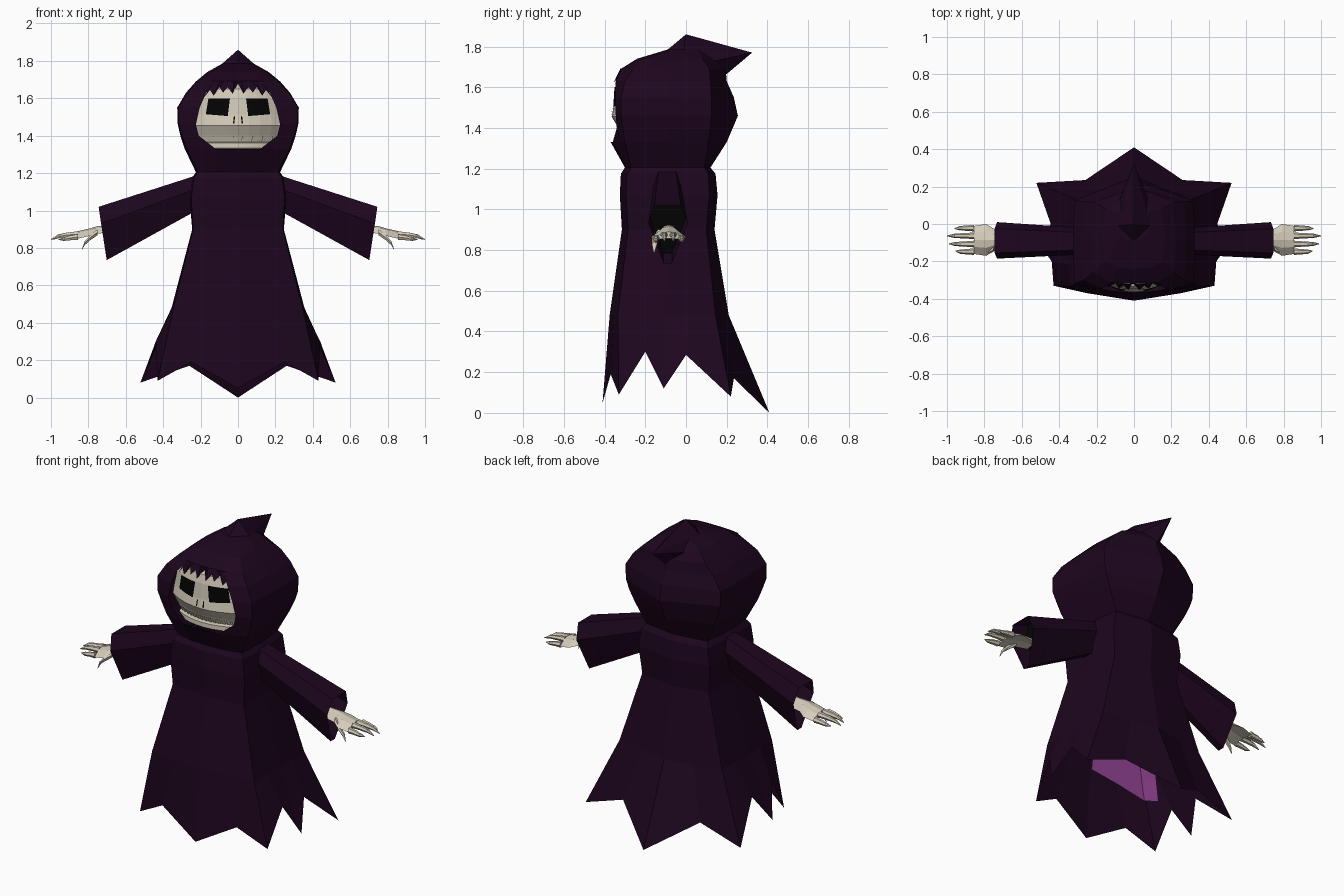
import bpy, bmesh, math

if "Cube" in bpy.data.objects:
    bpy.data.objects.remove(bpy.data.objects["Cube"])


def material(name, rgb):
    m = bpy.data.materials.new(name)
    m.diffuse_color = (*rgb, 1)
    m.use_nodes = True
    m.node_tree.nodes["Principled BSDF"].inputs["Base Color"].default_value = m.diffuse_color
    return m


ROBE = material("dark purple cloth", (0.0125, 0.0018, 0.0130))
LINING = material("purple lining", (0.26, 0.05, 0.26))
BONE = material("bone", (0.66, 0.60, 0.49))
BLACK = material("socket black", (0.001, 0.001, 0.001))


def finish(name, bm, *mats):
    for v in [v for v in bm.verts if not v.link_faces]:
        bm.verts.remove(v)
    bmesh.ops.recalc_face_normals(bm, faces=bm.faces)
    me = bpy.data.meshes.new(name)
    bm.to_mesh(me)
    bm.free()
    for m in mats:
        me.materials.append(m)
    ob = bpy.data.objects.new(name, me)
    bpy.context.collection.objects.link(ob)
    return ob


def loft(name, rings, mat, skip=None, caps=(False, False), bm=None, closed=True):
    """Skin a list of equally long rings; skip(row, column) leaves holes."""
    own = bm is None
    bm = bm or bmesh.new()
    vs = [[bm.verts.new(p) for p in r] for r in rings]
    n = len(vs[0])
    for i in range(len(vs) - 1):
        for j in range(n if closed else n - 1):
            if skip and skip(i, j):
                continue
            k = (j + 1) % n
            bm.faces.new((vs[i][j], vs[i][k], vs[i + 1][k], vs[i + 1][j]))
    for flag, r in zip(caps, (vs[0], vs[-1])):
        if flag:
            bm.faces.new(r)
    return finish(name, bm, mat) if own else None


def sym(half):
    """Mirror a half ring (front centre to back centre) across x = 0."""
    return half + [(-x, y, z) for x, y, z in half[-2:0:-1]]


def with_mids(half):
    out = [half[0]]
    for a, b in zip(half, half[1:]):
        out += [tuple((p + q) / 2 for p, q in zip(a, b)), b]
    return out


# Robe: front, front corner, side, back corner, back for each height
def robe_ring(z, f, fc, s, bc, b):
    return with_mids([(0, f, z), (*fc, z), (*s, z), (*bc, z), (0, b, z)])


robe = [
    robe_ring(1.205, -.30, (.215, -.27), (.225, -.09), (.205, .09), .12),
    robe_ring(1.175, -.32, (.235, -.29), (.245, -.09), (.225, .11), .145),
    robe_ring(1.07, -.325, (.25, -.295), (.26, -.09), (.24, .115), .155),
    robe_ring(.90, -.315, (.24, -.285), (.245, -.09), (.225, .10), .14),
    robe_ring(.48, -.375, (.345, -.335), (.355, -.10), (.345, .145), .21),
]
# ragged hem: tips and valleys alternate
hem = [(0, -.41, .05), (.25, -.37, .19), (.43, -.33, .09), (.44, -.20, .30),
       (.505, -.11, .12), (.445, 0, .285), (.522, .22, .08), (.26, .235, .17), (0, .41, 0)]
loft("robe", [sym(r) for r in robe + [hem]], ROBE)

# Lining patch inside the front of the robe, its lower edge slanting
inner = [[(-x * .96, -.09 + (y + .09) * .96, z) for x, y, z in r[:4]] for r in robe[3:]]
inner.append([(x * 1.06, y * 1.01, z) for (x, y, _), z in zip(inner[-1], (.47, .43, .38, .33))])
loft("robe_lining", inner, LINING, closed=False)


# Hood with a face opening between the two front columns
def hood_ring(z, f, *cols):
    b = cols[-1]
    return sym([(0, f, z)] + [(*c, z) for c in cols[:-1]] + [(0, b, z)])


hood = [
    hood_ring(1.205, -.30, (.11, -.295), (.215, -.27), (.225, -.09), (.205, .09), .12),
    hood_ring(1.33, -.37, (.12, -.36), (.275, -.30), (.285, -.09), (.27, .11), .20),
    hood_ring(1.40, -.36, (.21, -.34), (.30, -.31), (.308, -.09), (.30, .12), .23),
    hood_ring(1.46, -.36, (.225, -.345), (.318, -.32), (.322, -.09), (.318, .125), .255),
    hood_ring(1.55, -.36, (.205, -.35), (.32, -.32), (.325, -.09), (.32, .125), .235),
    hood_ring(1.63, -.35, (.17, -.345), (.272, -.30), (.278, -.08), (.27, .12), .20),
    hood_ring(1.69, -.32, (.12, -.315), (.215, -.26), (.225, -.08), (.21, .115), .195),
    hood_ring(1.74, -.24, (.09, -.235), (.155, -.20), (.165, -.07), (.15, .08), .17),
    hood_ring(1.785, -.09, (.035, -.085), (.065, -.06), (.085, -.02), (.06, .06), .10),
]
loft("hood", hood, ROBE, skip=lambda i, j: 1 <= i <= 5 and j in (0, 9), caps=(False, True))

# Pointed tail of the hood
bm = bmesh.new()
for x, y, z in [(0, -.09, 1.785), (.085, -.01, 1.785), (.09, .10, 1.72), (0, .20, 1.665),
                (0, 0, 1.86), (0, .325, 1.77), (-.085, -.01, 1.785), (-.09, .10, 1.72)]:
    bm.verts.new((x, y, z))
bmesh.ops.convex_hull(bm, input=bm.verts)
finish("hood_point", bm, ROBE)

# Skull: (height, front y, half width); the jaw juts out below the recessed teeth
SKULL = [(1.315, -.30, .11), (1.335, -.345, .13), (1.362, -.345, .19), (1.366, -.318, .20),
         (1.40, -.333, .225), (1.455, -.365, .24), (1.51, -.355, .235), (1.60, -.348, .21),
         (1.65, -.335, .17), (1.70, -.25, .10)]


def face_y(x, z):
    """Depth of the skull's front surface."""
    for (z0, y0, _), (z1, y1, _) in zip(SKULL, SKULL[1:]):
        if z <= z1:
            break
    return y0 + (y1 - y0) * (z - z0) / (z1 - z0) + 1.4 * x * x


loft("skull", [sym([(w * t, face_y(w * t, z), z) for t in (0, .25, .5, .75, 1)]
                   + [(w * .7, -.1, z), (0, -.05, z)]) for z, _, w in SKULL],
     BONE, caps=(True, True))


def plate(name, quad, mat, lift=.006, n=4):
    """Thin patch laid on the skull; quad holds (x, z) corners."""
    (ax, az), (bx, bz), (cx, cz), (dx, dz) = quad
    rows = []
    for i in range(n + 1):
        u, row = i / n, []
        for j in range(n + 1):
            v = j / n
            x = (ax * (1 - v) + bx * v) * (1 - u) + (dx * (1 - v) + cx * v) * u
            z = (az * (1 - v) + bz * v) * (1 - u) + (dz * (1 - v) + cz * v) * u
            row.append((x, face_y(x, z) - lift, z))
        rows.append(row)
    loft(name, rows, mat, closed=False)


# Eye sockets and nostrils
for s, side in ((1, "right"), (-1, "left")):
    plate(side + "_eye_socket", [(s * x, z) for x, z in
          ((.043, 1.60), (.158, 1.60), (.172, 1.515), (.055, 1.505))], BLACK)
    plate(side + "_nostril", [(s * x, z) for x, z in
          ((.016, 1.505), (.024, 1.50), (.026, 1.465), (.019, 1.465))], BLACK, .005, 2)

# Upper teeth
for i in range(14):
    x = (i - 6.5) * .027
    plate("tooth", [(x - .011, 1.398), (x + .011, 1.398), (x + .007, 1.368), (x - .007, 1.368)],
          BONE, .007, 1)

# Ragged fringe hanging from the hood over the forehead
zig = [(0, 1.68), (.03, 1.625), (.055, 1.66), (.08, 1.63), (.10, 1.662), (.13, 1.615), (.15, 1.645), (.18, 1.605)]
zig = [(-x, z) for x, z in zig[:0:-1]] + zig
loft("hood_fringe", [[(x * .75, -.322 + .4 * x * x, 1.693) for x, z in zig],
                     [(x, face_y(x, z) - .014, z) for x, z in zig]], ROBE, closed=False)


# Finger bones: path of (x, y, z, radius)
def finger(bm, path, s, sides=6):
    rings = [[(s * x, y + r * math.cos(a), z + r * math.sin(a))
              for a in (2 * math.pi * k / sides for k in range(sides))] for x, y, z, r in path]
    loft("", rings, BONE, caps=(True, True), bm=bm)


for s, side in ((1, "right"), (-1, "left")):
    # Sleeve: flared six-sided tube with a drooping open cuff
    root = [(.20, -.135, 1.195), (.20, -.05, 1.195), (.215, -.025, 1.12),
            (.24, -.065, .99), (.24, -.12, .99), (.215, -.16, 1.12)]
    cuff = [(.745, -.155, 1.02), (.745, -.025, 1.02), (.732, .01, .93),
            (.702, -.07, .735), (.702, -.11, .735), (.732, -.185, .93)]
    loft(side + "_sleeve", [[(s * x, y, z) for x, y, z in r] for r in (root, cuff)], ROBE)

    # Dark hollow inside the sleeve
    bm = bmesh.new()
    bm.faces.new([bm.verts.new([m * (a + .8 * (b - a)) for m, a, b in zip((s, 1, 1), p, q)])
                  for p, q in zip(root, cuff)])
    finish(side + "_sleeve_hollow", bm, BLACK)

    # Bony hand: arched palm, four fingers and a thumb
    bm = bmesh.new()
    palm = [(.66, .045, .905), (.75, .06, .897), (.79, .085, .885), (.855, .075, .870)]
    loft("", [[(s * x, -.085 + h * c, z + o) for c, o in
               ((-1, -.02), (-.5, .012), (0, .02), (.5, .012), (1, -.02), (0, -.012))]
              for x, h, z in palm], BONE, caps=(True, True), bm=bm)
    for y, z, tip in ((-.148, .858, .955), (-.107, .874, .99), (-.063, .874, 1.0), (-.022, .858, .96)):
        L = tip - .855
        finger(bm, [(.855, y, z, .018), (.855 + L * .36, y, z - .004, .014),
                    (.855 + L * .40, y, z - .004, .015), (.855 + L * .68, y, z - .010, .011),
                    (.855 + L * .72, y, z - .010, .012), (tip, y * .95 - .004, .845, .002)], s)
    finger(bm, [(.75, -.13, .885, .018), (.79, -.15, .855, .016),
                (.82, -.155, .825, .012), (.835, -.157, .79, .003)], s)
    finish(side + "_hand", bm, BONE)
